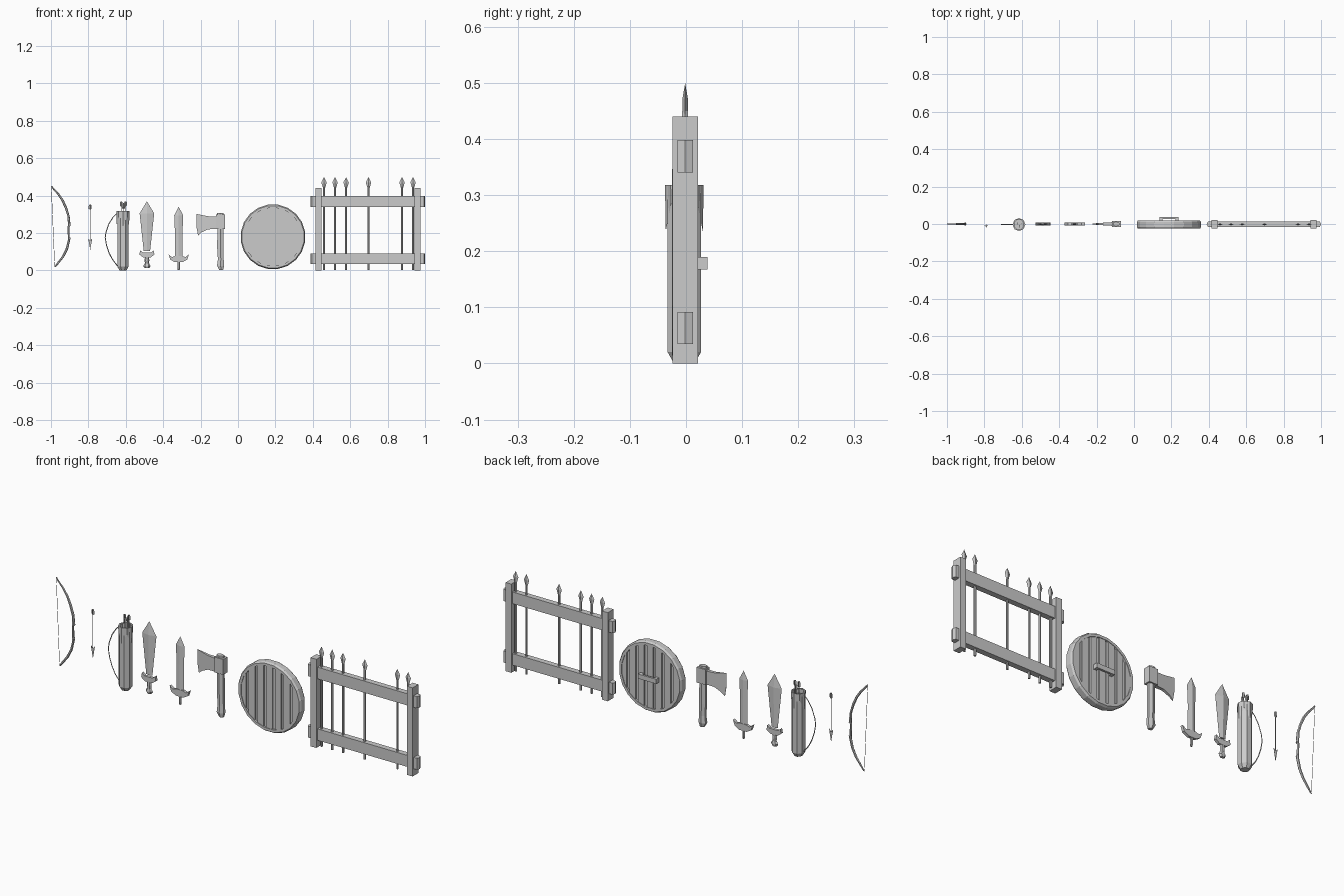
import bpy, bmesh
from math import sin, cos, pi, sqrt

if "Cube" in bpy.data.objects:
    bpy.data.objects.remove(bpy.data.objects["Cube"])


def finish(name, bm):
    bmesh.ops.remove_doubles(bm, verts=bm.verts, dist=1e-5)
    bmesh.ops.recalc_face_normals(bm, faces=bm.faces)
    me = bpy.data.meshes.new(name)
    bm.to_mesh(me)
    bm.free()
    ob = bpy.data.objects.new(name, me)
    bpy.context.collection.objects.link(ob)
    return ob


def loft(name, rows, n=4, turn=0.0, x=0.0, y=0.0):
    """Stack of horizontal n-gons; each row is (z, rx, ry, optional x offset)."""
    bm = bmesh.new()
    rings = []
    for z, rx, ry, *dx in rows:
        ox = x + (dx[0] if dx else 0)
        rings.append([bm.verts.new((ox + max(rx, 1e-4) * cos(turn + 2 * pi * i / n),
                                    y + max(ry, 1e-4) * sin(turn + 2 * pi * i / n), z))
                      for i in range(n)])
    for a, b in zip(rings, rings[1:]):
        for i in range(n):
            j = (i + 1) % n
            bm.faces.new((a[i], a[j], b[j], b[i]))
    bm.faces.new(rings[0])
    bm.faces.new(rings[-1])
    return finish(name, bm)


def box(name, x0, x1, y0, y1, z0, z1):
    k = sqrt(0.5)
    rx, ry = (x1 - x0) / 2 / k, (y1 - y0) / 2 / k
    return loft(name, [(z0, rx, ry), (z1, rx, ry)], 4, pi / 4, (x0 + x1) / 2, (y0 + y1) / 2)


def slab(name, pts, y=0.0):
    """Front-view outline of (x, z, half thickness)."""
    bm = bmesh.new()
    f = [bm.verts.new((px, y - h, pz)) for px, pz, h in pts]
    b = [bm.verts.new((px, y + h, pz)) for px, pz, h in pts]
    bm.faces.new(f)
    bm.faces.new(b[::-1])
    for i in range(len(pts)):
        j = (i + 1) % len(pts)
        bm.faces.new((f[i], f[j], b[j], b[i]))
    return finish(name, bm)


def wire(name, pts, r):
    cu = bpy.data.curves.new(name, 'CURVE')
    cu.dimensions = '3D'
    cu.bevel_depth, cu.bevel_resolution, cu.use_fill_caps = r, 0, True
    sp = cu.splines.new('POLY')
    sp.points.add(len(pts) - 1)
    for p, c in zip(sp.points, pts):
        p.co = (*c, 1)
    ob = bpy.data.objects.new(name, cu)
    bpy.context.collection.objects.link(ob)


# Bow: tapered limbs, grip and string
limb = [(.018, .004, .002, -.978), (.04, .007, .004, -.962), (.075, .007, .005, -.935),
        (.115, .007, .006, -.915), (.16, .006, .007, -.904), (.175, .007, .008, -.902),
        (.18, .005, .006, -.905), (.235, .005, .006, -.906), (.24, .007, .008, -.902),
        (.29, .006, .007, -.906), (.335, .007, .006, -.92), (.375, .007, .005, -.938),
        (.41, .007, .004, -.962), (.435, .006, .003, -.985), (.453, .003, .002, -.998)]
loft("bow_limbs", limb, 6)
wire("bow_string", [(-.998, 0, .445), (-.980, 0, .022)], .0012)


def arrow(name, x, y, top, length):
    low = top - length
    loft(name + "_shaft", [(low, .0018, .0018), (top, .0018, .0018)], 5, 0, x, y)
    for i, (rx, ry) in enumerate([(.008, .001), (.001, .008)]):
        loft(f"{name}_feather_{i}", [(top - .028, .001, .001), (top - .022, rx, ry),
                                     (top - .006, rx, ry), (top, rx * .6, ry * .6)], 4, 0, x, y)


# Loose arrow, point down
arrow("arrow", -.79, -.01, .352, .23)
slab("arrow_head", [(-.79, .11, .0005), (-.779, .172, .0005), (-.79, .158, .003),
                    (-.801, .172, .0005)], -.01)

# Quiver with pointed collar, arrows and strap
QX, QY = -.615, -.003
loft("quiver_body", [(0, .02, .02), (.02, .032, .032), (.305, .032, .032), (.316, .032, .032),
                     (.316, .027, .027), (.295, .027, .027)], 8, pi / 8, QX, QY)
collar = loft("quiver_collar", [(.285, .033, .033), (.318, .0345, .0345), (.318, .03, .03),
                                (.285, .03, .03)], 8, 0, QX, QY)
for v in collar.data.vertices:
    on_axis = min(abs(v.co.x - QX), abs(v.co.y - QY)) < .005
    if v.co.z < .3 and on_axis:
        v.co.z = .235
for i, (dx, dy, top) in enumerate([(-.009, .006, .368), (.004, -.01, .36),
                                   (.014, .006, .37), (.003, .014, .355)]):
    arrow(f"quiver_arrow_{i}", QX + dx, QY + dy, top, .2)
wire("quiver_strap", [(x, QY, z) for x, z in
     [(-.645, .308), (-.668, .285), (-.69, .25), (-.706, .205), (-.71, .175),
      (-.703, .135), (-.69, .095), (-.672, .06), (-.645, .025)]], .0025)

# Leaf-bladed short sword
SX = -.487
loft("short_sword_blade", [(.105, .017, .006), (.305, .039, .008), (.37, 0, 0)], 4, 0, SX)
slab("short_sword_guard", [(SX + a, z, .007) for a, z in
     [(-.04, .085), (-.02, .07), (.02, .07), (.04, .085), (.036, .108),
      (.022, .096), (-.022, .096), (-.036, .108)]])
loft("short_sword_grip", [(.034, .01, .007), (.055, .013, .008), (.075, .01, .007)], 6, 0, SX)
loft("short_sword_pommel", [(.012, .012, .007), (.024, .02, .01), (.038, .012, .007)], 6, 0, SX)

# Straight sword with upturned guard
DX = -.317
loft("sword_blade", [(.075, .021, .006), (.2, .02, .006), (.295, .024, .006),
                     (.34, 0, 0)], 4, 0, DX)
slab("sword_guard", [(DX + a, z, .007) for a, z in
     [(-.054, .085), (-.045, .058), (-.02, .044), (.02, .044), (.045, .058), (.054, .085),
      (.036, .072), (.018, .078), (-.018, .078), (-.036, .072)]])
loft("sword_grip", [(.003, .005, .005), (.015, .007, .007), (.046, .006, .006)], 6, 0, DX)

# Axe
slab("axe_blade", [(-.222, .302, .001), (-.223, .24, .001), (-.214, .187, .001),
                   (-.195, .204, .005), (-.16, .22, .007), (-.112, .222, .01),
                   (-.112, .288, .01), (-.16, .29, .007)])
box("axe_socket", -.118, -.07, -.017, .017, .222, .298)
loft("axe_handle", [(.003, .012, .01, .004), (.025, .022, .015, .001), (.06, .018, .013, .002),
                    (.12, .02, .013), (.22, .019, .013, 0), (.308, .02, .013, -.002)],
     6, pi / 6, -.094)

# Round shield: core, planks on both faces, 20-sided rim, back handle
CX, CZ, CY = .187, .18, -.003
R_IN = .158


def disc(name, profile):
    """Revolve (radius, y) profile loop about the shield axis."""
    bm = bmesh.new()
    n = 20
    rings = [[bm.verts.new((CX + r * cos(2 * pi * (i + .5) / n), CY + y,
                            CZ + r * sin(2 * pi * (i + .5) / n))) for i in range(n)]
             for r, y in profile]
    for a, b in zip(rings, rings[1:] + rings[:1]):
        for i in range(n):
            j = (i + 1) % n
            bm.faces.new((a[i], a[j], b[j], b[i]))
    finish(name, bm)


disc("shield_rim", [(.174, -.013), (.168, -.022), (R_IN - .003, -.022),
                    (R_IN - .003, .022), (.168, .022), (.174, .013)])
core = [(CX + R_IN * cos(2 * pi * (i + .5) / 20), CZ + R_IN * sin(2 * pi * (i + .5) / 20), .012)
        for i in range(20)]
slab("shield_core", core, CY)
for k in range(-3, 4):
    a = max(k * .048 - .017, -R_IN + .003)
    b = min(k * .048 + .017, R_IN - .003)
    xs = [a, (a + b) / 2, b]
    up = [(CX + x, CZ + sqrt(R_IN ** 2 - x * x), .0195) for x in xs]
    down = [(CX + x, CZ - sqrt(R_IN ** 2 - x * x), .0195) for x in reversed(xs)]
    slab(f"shield_plank_{k + 3}", up + down, CY)
box("shield_handle", CX - .05, CX + .05, .028, .038, .167, .19)
for s in (-1, 1):
    box("shield_handle_foot", CX + s * .042 - .008, CX + s * .042 + .008, .012, .03, .167, .19)

# Gate: posts, pegged rails, spear-topped bars
for x0, x1 in ((.415, .447), (.945, .976)):
    box("gate_post", x0, x1, -.024, .021, 0, .44)
for z0, z1 in ((.035, .092), (.34, .398)):
    bm = bmesh.new()
    # rail cross-section with a shallow ridge at each pointed end
    mid = [(-.0155, z0), (.0125, z0), (.0125, z1), (-.0155, z1)]
    rings = [[bm.verts.new((x, y, z)) for y, z in mid] for x in (.396, .994)]
    for i in range(4):
        j = (i + 1) % 4
        bm.faces.new((rings[0][i], rings[0][j], rings[1][j], rings[1][i]))
    for ring, x in ((rings[0], .388), (rings[1], 1.0)):
        lo, hi = (bm.verts.new((x, -.0015, z)) for z in (z0, z1))
        bm.faces.new((ring[0], lo, hi, ring[3]))
        bm.faces.new((lo, ring[1], ring[2], hi))
        bm.faces.new((ring[0], ring[1], lo))
        bm.faces.new((ring[2], ring[3], hi))
    finish("gate_rail", bm)
for x in (.46, .519, .578, .698, .877, .936):
    loft("gate_bar", [(.003, .006, .006), (.45, .006, .006)], 6, 0, x, -.0015)
    loft("gate_spearhead", [(.442, .006, .005), (.471, .0145, .005), (.499, 0, 0)],
         4, 0, x, -.0015)
